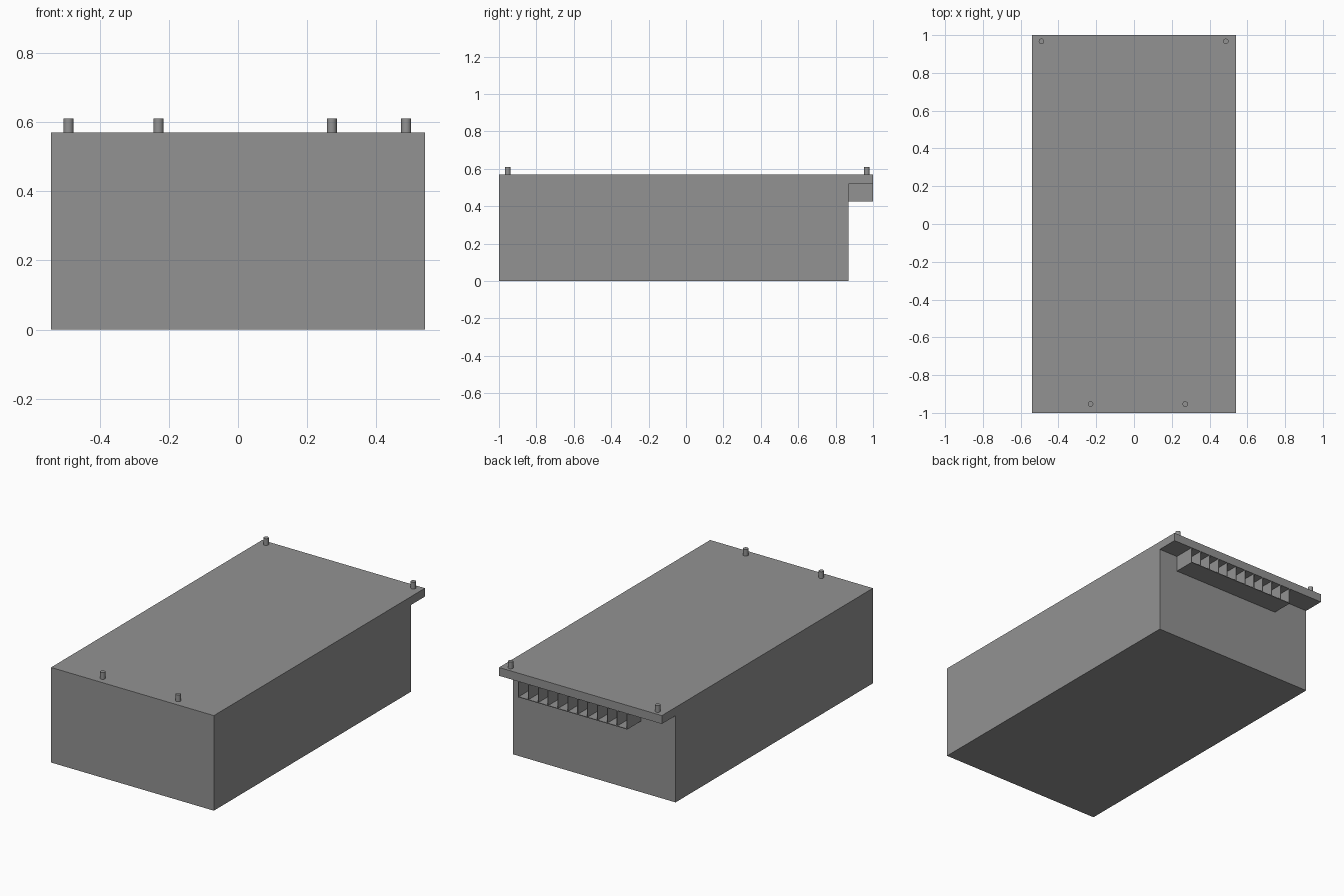
import bpy, bmesh, math

if "Cube" in bpy.data.objects:
    bpy.data.objects.remove(bpy.data.objects["Cube"])

grey = bpy.data.materials.new("mid_grey")
grey.diffuse_color = (0.29, 0.29, 0.29, 1)
grey.use_nodes = True
grey.node_tree.nodes["Principled BSDF"].inputs["Base Color"].default_value = grey.diffuse_color

HALF_W = 0.54                      # half width of the case
BACK_Y = 0.87                      # rear wall of the case
LIP_Z, TOP_Z = 0.52, 0.57          # underside of the rear lip, top of the case


def finish(name, bm):
    bmesh.ops.recalc_face_normals(bm, faces=bm.faces)
    mesh = bpy.data.meshes.new(name)
    bm.to_mesh(mesh)
    bm.free()
    mesh.materials.append(grey)
    obj = bpy.data.objects.new(name, mesh)
    bpy.context.collection.objects.link(obj)
    return obj


def extrude_loop(name, points, vector):
    bm = bmesh.new()
    face = bm.faces.new([bm.verts.new(p) for p in points])
    result = bmesh.ops.extrude_face_region(bm, geom=[face], use_keep_orig=True)
    verts = [v for v in result["geom"] if isinstance(v, bmesh.types.BMVert)]
    bmesh.ops.translate(bm, verts=verts, vec=vector)
    return finish(name, bm)


# Case with overhanging rear lip: side profile extruded across the width
profile = [(-1, 0), (BACK_Y, 0), (BACK_Y, LIP_Z), (1, LIP_Z), (1, TOP_Z), (-1, TOP_Z)]
extrude_loop("case", [(-HALF_W, y, z) for y, z in profile], (2 * HALF_W, 0, 0))

# Terminal strip under the lip: comb outline with open cells, standing on a thin floor
X0, X1, CELLS = -0.31, 0.414, 11
STRIP_Z, FLOOR, WALL = 0.425, 0.004, 0.004
pitch = (X1 - X0 - WALL) / CELLS
comb = [(X0, STRIP_Z), (X1, STRIP_Z), (X1, LIP_Z)]
for i in reversed(range(CELLS)):
    left = X0 + WALL + i * pitch
    right = left + pitch - WALL
    comb += [(right, LIP_Z), (right, STRIP_Z + FLOOR),
             (left, STRIP_Z + FLOOR), (left, LIP_Z)]
comb.append((X0, LIP_Z))
extrude_loop("terminal_strip", [(x, BACK_Y, z) for x, z in comb], (0, 1 - BACK_Y, 0))

# Mounting pins on the top
PIN_H = 0.04
for i, (x, y) in enumerate([(-0.49, 0.967), (0.486, 0.967), (-0.23, -0.953), (0.271, -0.953)]):
    bpy.ops.mesh.primitive_cylinder_add(vertices=20, radius=0.0145, depth=PIN_H,
                                        location=(x, y, TOP_Z + PIN_H / 2))
    pin = bpy.context.object
    pin.name = f"mounting_pin_{i + 1}"
    pin.data.materials.append(grey)
    bpy.ops.object.shade_smooth_by_angle(angle=math.radians(40))
